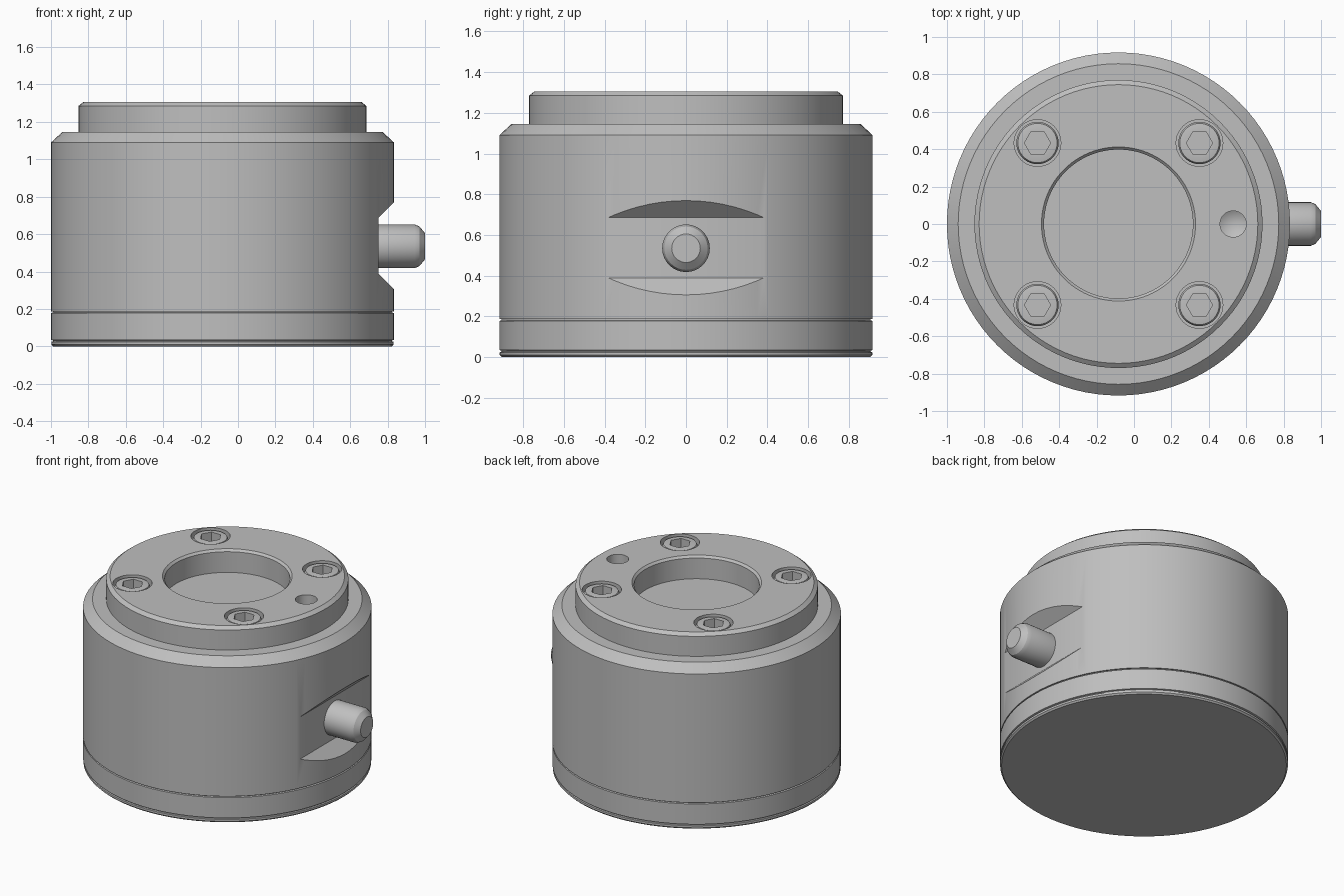
import bpy, bmesh, math
from mathutils import Matrix, Vector

cube = bpy.data.objects.get("Cube")
if cube:
    bpy.data.objects.remove(cube, do_unlink=True)

CX = -0.083       # axis of the round body
TOP = 1.305       # top face of the flange
STEP = 1.145      # shoulder of the housing

steel = bpy.data.materials.new("satin grey metal")
steel.use_nodes = True
steel.diffuse_color = (0.52, 0.52, 0.52, 1)
steel.node_tree.nodes["Principled BSDF"].inputs["Base Color"].default_value = (0.52, 0.52, 0.52, 1)


def finish(bm, name, matrix):
    """Turn a bmesh into a placed object."""
    bmesh.ops.remove_doubles(bm, verts=bm.verts, dist=1e-5)
    bmesh.ops.recalc_face_normals(bm, faces=bm.faces)
    bm.transform(matrix)
    mesh = bpy.data.meshes.new(name)
    bm.to_mesh(mesh)
    bm.free()
    mesh.materials.append(steel)
    obj = bpy.data.objects.new(name, mesh)
    bpy.context.collection.objects.link(obj)
    return obj


def lathe(name, profile, loc=(CX, 0, 0), sides=96, rot=Matrix(), closed=False):
    """Spin (radius, height) points about the z axis."""
    bm = bmesh.new()
    verts = [bm.verts.new((r, 0, z)) for r, z in profile]
    ring = verts + verts[:1] if closed else verts
    edges = [bm.edges.new(pair) for pair in zip(ring, ring[1:])]
    bmesh.ops.spin(bm, geom=verts + edges, cent=(0, 0, 0), axis=(0, 0, 1),
                   angle=math.tau, steps=sides, use_merge=True)
    return finish(bm, name, Matrix.Translation(loc) @ rot)


def cut(target, cutter):
    """Subtract the cutter and discard it."""
    cutter.hide_render = True
    mod = target.modifiers.new("cut", "BOOLEAN")
    mod.operation, mod.solver, mod.object = "DIFFERENCE", "EXACT", cutter
    bpy.ops.object.select_all(action="DESELECT")
    bpy.context.view_layer.objects.active = target
    target.select_set(True)
    bpy.ops.object.modifier_apply(modifier=mod.name)
    bpy.data.objects.remove(cutter, do_unlink=True)


def smooth(obj):
    bpy.ops.object.select_all(action="DESELECT")
    bpy.context.view_layer.objects.active = obj
    obj.select_set(True)
    bpy.ops.object.shade_smooth_by_angle(angle=math.radians(25))


# Base cover with a thin seam groove above and below its band
cover = lathe("base_cover", [(0, 0), (0.905, 0), (0.915, 0.01), (0.915, 0.024),
                             (0.907, 0.027), (0.907, 0.032), (0.917, 0.035),
                             (0.917, 0.178), (0.907, 0.181), (0.907, 0.187), (0, 0.187)])

# Main housing with chamfered shoulder
housing = lathe("housing", [(0, 0.187), (0.917, 0.187), (0.917, 1.09),
                            (0.857, STEP), (0, STEP)])

# Side notch: flat seat with sloping upper and lower walls
bm = bmesh.new()
outline = [(0.75, 0.39), (1.15, -0.01), (1.15, 1.085), (0.75, 0.685)]
face = bm.faces.new([bm.verts.new((x, -0.7, z)) for x, z in outline])
ext = bmesh.ops.extrude_face_region(bm, geom=[face])["geom"]
bmesh.ops.translate(bm, vec=Vector((0, 1.4, 0)),
                    verts=[v for v in ext if isinstance(v, bmesh.types.BMVert)])
cut(housing, finish(bm, "notch_cutter", Matrix()))

# Side pin with a rounded tip
pin = lathe("side_pin", [(0, 0), (0.117, 0), (0.117, 0.235), (0.106, 0.26),
                         (0.07, 0.29), (0, 0.29)],
            loc=(0.71, 0, 0.535), sides=32, rot=Matrix.Rotation(math.pi / 2, 4, "Y"))

# Mounting flange with a chamfered central bore
flange = lathe("mounting_flange", [(0.398, STEP), (0.77, STEP), (0.77, 1.285),
                                   (0.745, TOP), (0.412, TOP), (0.398, 1.29)], closed=True)

# Locating hole with a conical bottom
cut(flange, lathe("hole_cutter", [(0, 1.2), (0.07, 1.24), (0.07, 1.4), (0, 1.4)],
                  loc=(0.53, 0, 0), sides=32))

# Four counterbored socket screws
parts = [cover, housing, pin]
for i, (sx, sy) in enumerate([(1, 1), (-1, 1), (-1, -1), (1, -1)]):
    loc = (CX + sx * 0.433, sy * 0.433, 0)
    cut(flange, lathe("counterbore_cutter", [(0, 1.2), (0.125, 1.2), (0.125, 1.4), (0, 1.4)],
                      loc=loc, sides=40))
    screw = lathe(f"socket_screw_{i + 1}", [(0, 1.2), (0.113, 1.2), (0.113, 1.28),
                                            (0.105, 1.296), (0.08, 1.3), (0, 1.3)],
                  loc=loc, sides=40)
    cut(screw, lathe("hex_cutter", [(0, 1.23), (0.07, 1.23), (0.07, 1.4), (0, 1.4)],
                     loc=loc, sides=6))
    parts.append(screw)

for part in parts + [flange]:
    smooth(part)
